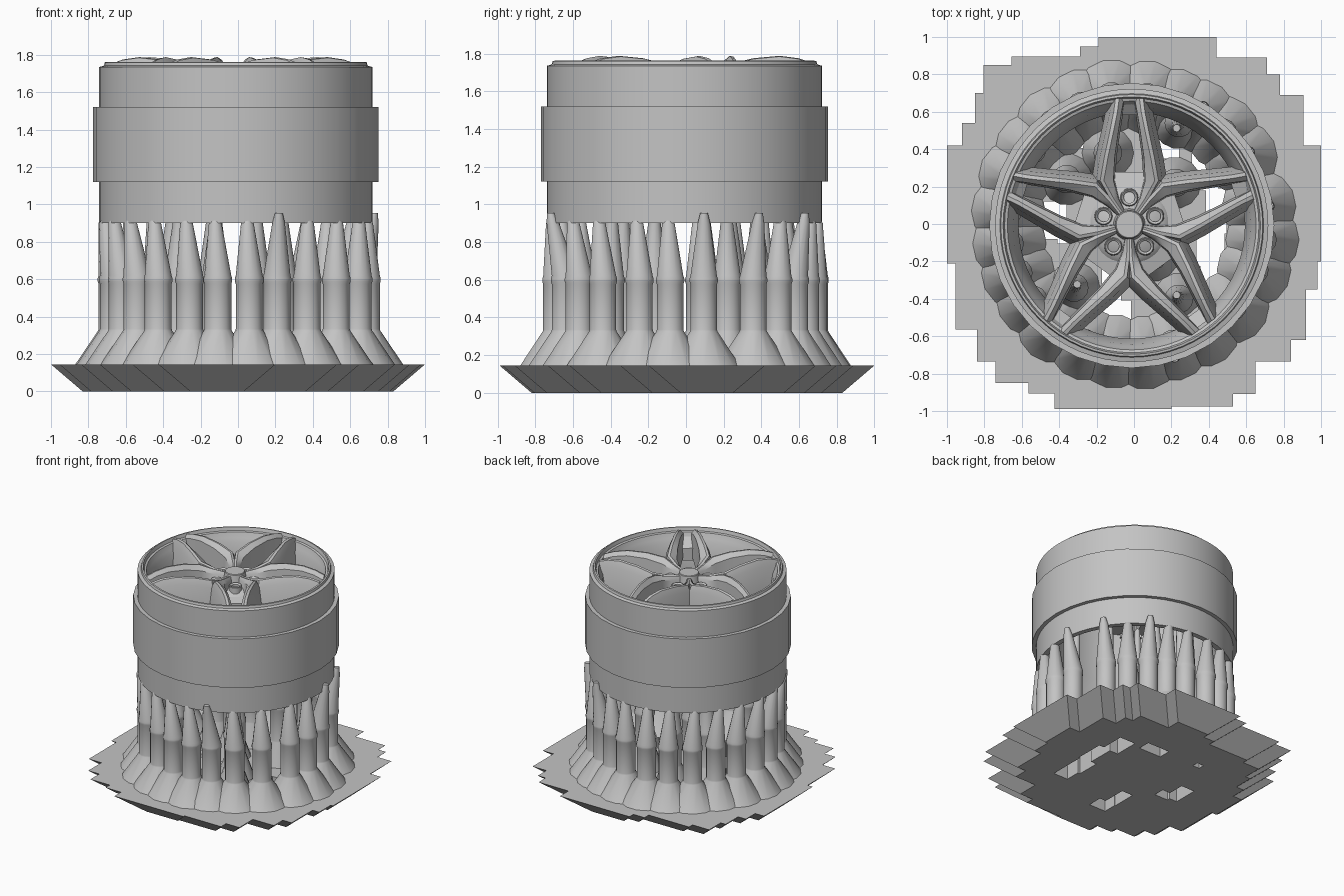
import bpy, bmesh, math, random
from mathutils import Matrix, Vector

cube = bpy.data.objects.get("Cube")
if cube:
    bpy.data.objects.remove(cube)
random.seed(4)

grey = bpy.data.materials.new("plain grey")
grey.use_nodes = True
COLOUR = (0.55, 0.55, 0.55, 1)
grey.diffuse_color = COLOUR
grey.node_tree.nodes["Principled BSDF"].inputs["Base Color"].default_value = COLOUR


def finish(bm, name, smooth=True):
    bmesh.ops.recalc_face_normals(bm, faces=bm.faces)
    mesh = bpy.data.meshes.new(name)
    bm.to_mesh(mesh)
    bm.free()
    obj = bpy.data.objects.new(name, mesh)
    bpy.context.collection.objects.link(obj)
    mesh.materials.append(grey)
    if smooth:
        bpy.ops.object.select_all(action='DESELECT')
        obj.select_set(True)
        bpy.context.view_layer.objects.active = obj
        bpy.ops.object.shade_smooth_by_angle(angle=math.radians(35))
    return obj


def skin(bm, rings, closed=False):
    """Bridge equal rings of points into a closed surface."""
    rows = [[bm.verts.new(p) for p in ring] for ring in rings]
    n = len(rows[0])
    pairs = list(zip(rows, rows[1:]))
    if closed:
        pairs.append((rows[-1], rows[0]))
    for a, b in pairs:
        for i in range(n):
            j = (i + 1) % n
            bm.faces.new((a[i], a[j], b[j], b[i]))
    if not closed:
        bm.faces.new(rows[0])
        bm.faces.new(rows[-1])


def ring(x, y, r, z, n):
    return [(x + r * math.cos(math.tau * i / n), y + r * math.sin(math.tau * i / n), z)
            for i in range(n)]


def lathe(name, profile, centre, n=64, closed=False):
    bm = bmesh.new()
    skin(bm, [ring(*centre, r, z, n) for r, z in profile], closed)
    return finish(bm, name)


# Raft: stepped outline from its outward corners, walked clockwise per quadrant
quadrants = [
    ("down", [(.44, 1), (.71, .89), (.78, .8), (.905, .69), (1, .42)]),
    ("left", [(1, -.2), (.98, -.35), (.92, -.62), (.84, -.735), (.65, -.91), (.53, -.975), (.2, -.99)]),
    ("up", [(-.425, -.99), (-.565, -.905), (-.74, -.85), (-.84, -.735), (-.955, -.565), (-1, -.21)]),
    ("right", [(-1, .42), (-.92, .54), (-.85, .7), (-.805, .85), (-.655, .895), (-.29, .95), (-.19, 1)]),
]
outline = []
for way, corners in quadrants:
    for k, (x, y) in enumerate(corners):
        if k:
            px, py = corners[k - 1]
            outline.append((px, y) if way in ("down", "up") else (x, py))
        outline.append((x, y))
RAFT, INSET = .145, .17
bm = bmesh.new()
skin(bm, [[(x - math.copysign(INSET, x), y - math.copysign(INSET, y), 0) for x, y in outline],
          [(x, y, RAFT) for x, y in outline]])
raft = finish(bm, "raft", smooth=False)

# Openings through the raft
bm = bmesh.new()
for x, y, w, d in [(.42, -.28, .13, .13), (.41, -.13, .15, .19), (.44, .07, .11, .24), (.38, .28, .14, .2),
                   (.14, .4, .2, .1), (-.09, -.47, .15, .12), (-.12, -.32, .1, .2),
                   (-.42, .02, .12, .2), (-.35, -.06, .12, .09), (-.26, .43, .06, .05)]:
    bmesh.ops.create_cube(bm, size=1, matrix=Matrix.Translation((x, y, .1)) @ Matrix.Diagonal((w, d, .6, 1)))
cutter = finish(bm, "raft_cutter", smooth=False)
cutter.hide_render = True
cutter.hide_viewport = True
cut = raft.modifiers.new("openings", "BOOLEAN")
cut.object = cutter
cut.solver = 'EXACT'
cut.use_self = True


# Support pillars: flared foot, straight shaft, collar, tapered tip that leans
def pillar(name, x, y, tip_x, tip_y, top, flare):
    bm = bmesh.new()
    rows = [(flare, RAFT - .005), (.075, .325), (.072, .335), (.072, .575),
            (.077, .59), (.077, .605), (.072, .62), (.034, min(top, .9)), (.02, top + .01)]
    rings = []
    for r, z in rows:
        t = max(0, (z - .62) / (top - .62))
        rings.append(ring(x + (tip_x - x) * t, y + (tip_y - y) * t, r, z, 14))
    skin(bm, rings)
    finish(bm, name)


WHEEL = (-.012, -.008)
angles = [8, 32, 46, 59, 71, 84, 100, 114, 129, 144, 158, 174, 189, 203, 217, 232, 248,
          261, 275, 288, 303, 320, 339, 353]
for i, angle in enumerate(angles):
    a = math.radians(angle)
    r = random.uniform(.67, .695)
    tall = angle in (8, 32, 59, 288)
    tip = .745 if tall else .705
    pillar(f"outer_pillar_{i + 1}", r * math.cos(a), r * math.sin(a),
           WHEEL[0] + tip * math.cos(a), WHEEL[1] + tip * math.sin(a),
           .945 if tall else .91, .2)
inner = [(-.14, .38), (.22, .22), (.24, -.4), (.1, -.17), (-.32, -.34), (-.36, .24), (.24, .54), (-.12, .1)]
for i, (x, y) in enumerate(inner):
    pillar(f"inner_pillar_{i + 1}", x, y, x * .95, y * .95, 1.5, .14)

# Rim barrel and the raised band around it
lathe("rim_barrel", [(.73, .9), (.73, 1.735), (.705, 1.742), (.7, 1.76), (.688, 1.762), (.68, 1.735),
                     (.665, 1.73), (.65, 1.69), (.635, 1.66), (.605, 1.5), (.605, 1.15), (.67, 1.0), (.69, .9)],
      WHEEL, closed=True)
lathe("rim_band", [(.72, 1.12), (.762, 1.12), (.762, 1.52), (.72, 1.52)], WHEEL, n=32, closed=True)

# Hub with flat cap and sunken wheel bolt seats
HUB = (-.025, -.003)
lathe("hub", [(.17, 1.5), (.21, 1.55), (.21, 1.6), (.18, 1.63), (.085, 1.65), (.075, 1.715),
              (.07, 1.72)], HUB, n=40)
for i in range(5):
    a = math.radians(90 + 72 * i)
    c = (HUB[0] + .145 * math.cos(a), HUB[1] + .145 * math.sin(a))
    lathe(f"bolt_seat_{i + 1}", [(.05, 1.58), (.047, 1.665), (.042, 1.67), (.03, 1.66), (.03, 1.58)],
          c, n=20, closed=True)

# Spoke arm sections: distance out, outer edge, ridge, inner edge, ridge height, underside
sections = [(.05, .038, .03, .015, 1.70, 1.54), (.14, .105, .09, .058, 1.715, 1.53),
            (.235, .172, .142, .085, 1.745, 1.52), (.36, .152, .12, .078, 1.775, 1.53),
            (.5, .12, .09, .058, 1.788, 1.55), (.6, .098, .07, .042, 1.775, 1.57),
            (.675, .085, .06, .028, 1.75, 1.58)]
for i in range(5):
    turn = Matrix.Translation((*HUB, 0)) @ Matrix.Rotation(math.radians(72 * i), 4, 'Z')
    bm = bmesh.new()
    for side in (-1, 1):
        loops = []
        for d, out, mid, inn, top, low in sections:
            pts = [(out + .03, low), (out + .006, top - .055), (mid + .014, top - .004), (mid - .006, top),
                   (inn, top - .03), (inn - .01, low)]
            loops.append([turn @ Vector((side * x, d, z)) for x, z in pts])
        skin(bm, loops)
    # end bridge to the rim, and the sunken web near the hub
    for spans in (((.585, .08, 1.64), (.66, .08, 1.70)), ((.1, .08, 1.63), (.28, .12, 1.58))):
        skin(bm, [[turn @ Vector((x, d, z)) for x, z in ((-w, 1.54), (w, 1.54), (w, h), (-w, h))]
                  for d, w, h in spans])
    finish(bm, f"double_spoke_{i + 1}")
